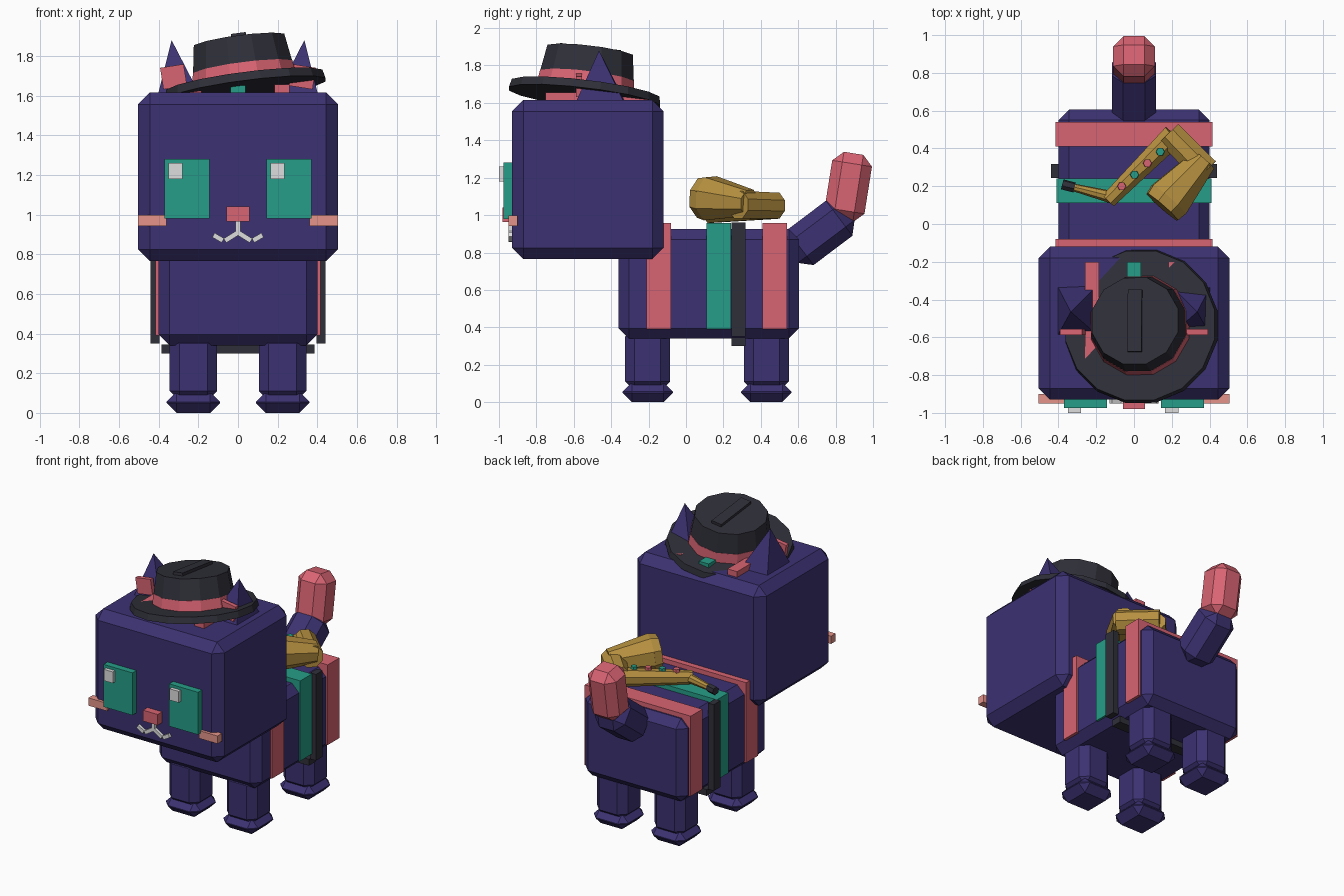
import bpy, bmesh, math
from mathutils import Matrix, Vector

if "Cube" in bpy.data.objects:
    bpy.data.objects.remove(bpy.data.objects["Cube"])


def lin(c):
    c /= 255
    return c / 12.92 if c <= 0.04045 else ((c + 0.055) / 1.055) ** 2.4


def material(name, r, g, b):
    m = bpy.data.materials.new(name)
    m.diffuse_color = (lin(r), lin(g), lin(b), 1)
    m.use_nodes = True
    m.node_tree.nodes["Principled BSDF"].inputs["Base Color"].default_value = m.diffuse_color
    return m


PURPLE = material("purple fur", 60, 50, 114)
PINK = material("pink", 217, 100, 115)
GREEN = material("teal green", 38, 158, 136)
BLACK = material("charcoal", 47, 47, 57)
WHITE = material("off white", 222, 222, 222)
SALMON = material("salmon", 230, 148, 138)
BRASS = material("brass", 182, 144, 64)


def finish(bm, name, mat):
    bmesh.ops.recalc_face_normals(bm, faces=bm.faces)
    me = bpy.data.meshes.new(name)
    bm.to_mesh(me)
    bm.free()
    me.materials.append(mat)
    ob = bpy.data.objects.new(name, me)
    bpy.context.collection.objects.link(ob)
    return ob


def box(name, mat, x, y, z, bevel=0, rot=None):
    """Box from (min, max) ranges, optionally chamfered and turned about its centre."""
    bm = bmesh.new()
    size = Vector((x[1] - x[0], y[1] - y[0], z[1] - z[0]))
    mid = Vector((x[0] + x[1], y[0] + y[1], z[0] + z[1])) / 2
    bmesh.ops.create_cube(bm, size=1, matrix=Matrix.Diagonal((*size, 1)))
    if bevel:
        bmesh.ops.bevel(bm, geom=bm.edges[:], offset=bevel, segments=1,
                        affect='EDGES', profile=0.5)
    bm.transform(Matrix.Translation(mid) @ (rot or Matrix.Identity(4)))
    return finish(bm, name, mat)


def cbox(name, mat, c, s, bevel=0, rot=None):
    return box(name, mat, *[(c[i] - s[i] / 2, c[i] + s[i] / 2) for i in range(3)], bevel, rot)


def tube(name, mat, a, b, ra, rb, n=8):
    """Tapered cylinder between two points."""
    a, b = Vector(a), Vector(b)
    d = b - a
    bm = bmesh.new()
    q = Vector((0, 0, 1)).rotation_difference(d).to_matrix().to_4x4()
    spin = Matrix.Rotation(math.pi / n, 4, 'Z')
    bmesh.ops.create_cone(bm, cap_ends=True, segments=n, radius1=ra, radius2=rb,
                          depth=d.length, matrix=Matrix.Translation((a + b) / 2) @ q @ spin)
    return finish(bm, name, mat)


def turn(deg, axis):
    return Matrix.Rotation(math.radians(deg), 4, axis)


# Body, head and legs
box("body", PURPLE, (-.40, .40), (-.36, .605), (.34, .925), .055)
box("head", PURPLE, (-.505, .505), (-.93, -.12), (.765, 1.615), .06)
for s, side in ((-1, "left"), (1, "right")):
    for y, end in ((-.205, "front"), (.43, "back")):
        cbox(f"{end}_{side}_leg", PURPLE, (s * .225, y, .23), (.24, .24, .34), .05)
        cbox(f"{end}_{side}_foot", PURPLE, (s * .225, y, .053), (.27, .27, .106), .05)

# Tail
cbox("tail_base", PURPLE, (0, .715, .905), (.235, .38, .235), .06, turn(37, 'X'))
cbox("tail_tip", PINK, (0, .868, 1.15), (.22, .215, .365), .055, turn(-9, 'X'))

# Bands round the body
for name, mat, y, w in (("front_band", PINK, (-.21, -.08), .415),
                        ("middle_band", GREEN, (.11, .24), .41),
                        ("back_band", PINK, (.41, .54), .415)):
    box(name, mat, (-w, w), y, (.39, .957))

# Strap: two sides and a belly piece
for s in (-1, 1):
    cbox("strap_side", BLACK, (s * .418, .28, .655), (.044, .075, .61))
box("strap_belly", BLACK, (-.385, .385), (.243, .318), (.30, .345))

# Face
for s in (-1, 1):
    cbox("eye", GREEN, (s * .257, -.945, 1.13), (.226, .06, .30))
    cbox("eye_glint", WHITE, (-.315 if s < 0 else .2, -.98, 1.22), (.07, .04, .08))
    cbox("cheek", SALMON, (s * .433, -.925, .97), (.145, .05, .055))
    cbox("mouth_inner", WHITE, (s * .034, -.935, .888), (.075, .03, .025), 0, turn(s * 32, 'Y'))
    cbox("mouth_outer", WHITE, (s * .1, -.935, .883), (.055, .03, .025), 0, turn(-s * 30, 'Y'))
cbox("mouth_middle", WHITE, (0, -.935, .932), (.025, .03, .07))
cbox("nose", PINK, (0, -.945, 1.003), (.115, .07, .077))

# Ears with inner plates
for s in (-1, 1):
    bm = bmesh.new()
    base = [bm.verts.new((s * x, y, 1.58)) for x, y in
            ((.41, -.32), (.41, -.60), (.18, -.60), (.18, -.31))]
    tip = bm.verts.new((s * .335, -.465, 1.88))
    bm.faces.new(base)
    for i in range(4):
        bm.faces.new((base[i], base[(i + 1) % 4], tip))
    finish(bm, "ear", PURPLE)
    cbox("inner_ear", PINK, (s * .325, -.572, 1.695), (.12, .03, .11), 0, turn(s * 9, 'Y'))

# Stripes on top of the head
for x, mat in ((-.222, PINK), (0, GREEN), (.222, PINK)):
    cbox("head_stripe", mat, (x, -.475, 1.625), (.076, .55, .06 if x else .05))

# Tilted hat
up = Vector((-.13, .12, 1)).normalized()
hat = Vector((.035, -.54, 1.65))
tube("hat_brim", BLACK, hat - up * .022, hat + up * .022, .415, .405, 16)
tube("hat_ribbon", PINK, hat, hat + up * .09, .275, .262, 12)
tube("hat_crown", BLACK, hat + up * .08, hat + up * .23, .262, .238, 12)
tilt = Vector((0, 0, 1)).rotation_difference(up).to_matrix().to_4x4()
cbox("hat_crease", BLACK, hat + up * .235, (.075, .33, .03), 0, tilt)

# Brass horn lying on the back
tube("horn_mouthpiece", BLACK, (-.38, .21, 1.0), (-.315, .193, 1.0), .028, .028, 6)
tube("horn_neck", BRASS, (-.325, .195, 1.0), (-.11, .14, 1.0), .02, .034)
tube("horn_body", BRASS, (-.135, .125, 1.0), (.21, .47, 1.04), .045, .065)
tube("horn_bow", BRASS, (.185, .48, 1.05), (.38, .28, 1.055), .075, .08)
tube("horn_bell", BRASS, (.37, .34, 1.065), (.185, .13, 1.09), .075, .125)
tube("horn_bell_rim", BRASS, (.185, .13, 1.09), (.15, .09, 1.095), .125, .115)
for i, mat in enumerate((PINK, GREEN, PINK, GREEN)):
    x, y, z = -.065 + i * .068, .2 + i * .061, 1.05 + i * .011
    tube("horn_key", mat, (x, y, z - .02), (x, y, z + .022), .026, .022, 6)
